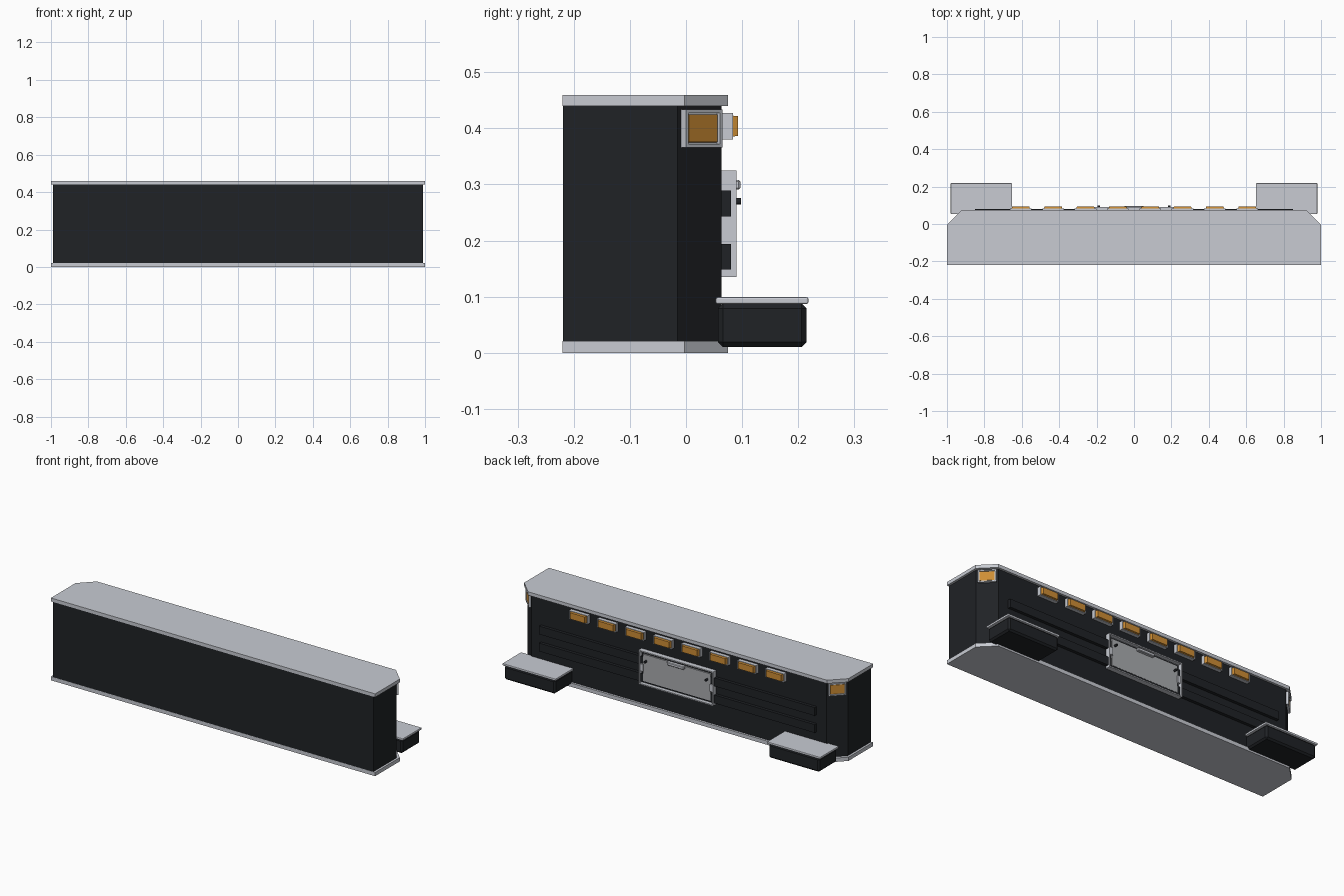
import bpy, bmesh, math
from mathutils import Matrix, Vector

if "Cube" in bpy.data.objects:
    bpy.data.objects.remove(bpy.data.objects["Cube"])


def material(name, rgb):
    m = bpy.data.materials.new(name)
    m.diffuse_color = (*rgb, 1)
    m.use_nodes = True
    m.node_tree.nodes["Principled BSDF"].inputs["Base Color"].default_value = m.diffuse_color
    return m


DARK = material("dark_paint", (0.014, 0.016, 0.019))
AMBER = material("amber_lens", (0.62, 0.27, 0.035))
PALE = material("pale_metal", (0.58, 0.6, 0.65))
SILVER = material("silver_plate", (0.4, 0.41, 0.43))


def finish(name, bm, mat, matrix=Matrix()):
    bmesh.ops.recalc_face_normals(bm, faces=bm.faces)
    me = bpy.data.meshes.new(name)
    bm.to_mesh(me)
    bm.free()
    me.materials.append(mat)
    ob = bpy.data.objects.new(name, me)
    ob.matrix_world = matrix
    bpy.context.collection.objects.link(ob)
    return ob


def box_mesh(x, y, z):
    bm = bmesh.new()
    bmesh.ops.create_cube(bm, size=1)
    size = Vector((x[1] - x[0], y[1] - y[0], z[1] - z[0]))
    mid = Vector((x[0] + x[1], y[0] + y[1], z[0] + z[1])) / 2
    for v in bm.verts:
        v.co = mid + v.co * size
    return bm


def box(name, x, y, z, mat, bevel=0, segments=1, matrix=Matrix()):
    ob = finish(name, box_mesh(x, y, z), mat, matrix)
    if bevel:
        b = ob.modifiers.new("bevel", "BEVEL")
        b.width, b.segments = bevel, segments
    return ob


def frame(name, w, h, depth, rim, recess, mat, matrix):
    """Shallow box centred on local x/z, open recess facing local +y."""
    bm = box_mesh((-w / 2, w / 2), (0, depth), (-h / 2, h / 2))
    bm.normal_update()
    face = max(bm.faces, key=lambda f: f.calc_center_median().y)
    bmesh.ops.inset_region(bm, faces=[face], thickness=rim)
    new = bmesh.ops.extrude_discrete_faces(bm, faces=[face])["faces"][0]
    for v in new.verts:
        v.co.y -= recess
    return finish(name, bm, mat, matrix)


def slab(name, half, front, side, back, cut, z0, z1, mat):
    """Prism with two chamfered rear corners."""
    outline = [(-half, front), (half, front), (half, side), (half - cut, back),
               (cut - half, back), (-half, side)]
    bm = bmesh.new()
    f = bm.faces.new([bm.verts.new((x, y, z0)) for x, y in outline])
    top = bmesh.ops.extrude_face_region(bm, geom=[f])["geom"]
    for v in top:
        if isinstance(v, bmesh.types.BMVert):
            v.co.z = z1
    return finish(name, bm, mat)


def lens(name, w, h, y0, y1, matrix, taper=0.006):
    """Amber lens narrowing toward its outer face."""
    bm = box_mesh((-w / 2, w / 2), (y0, y1), (-h / 2, h / 2))
    for v in bm.verts:
        if v.co.y > (y0 + y1) / 2:
            v.co.x -= math.copysign(taper, v.co.x)
            v.co.z -= math.copysign(taper / 3, v.co.z)
    return finish(name, bm, AMBER, matrix)


# main body between two pale plates
slab("body", 0.988, -0.219, -0.015, 0.063, 0.078, 0.02, 0.44, DARK)
slab("bottom_plate", 1.0, -0.22, -0.003, 0.075, 0.078, 0, 0.021, PALE)
slab("top_plate", 1.0, -0.22, -0.003, 0.075, 0.078, 0.44, 0.459, PALE)

# raised horizontal strips on the rear
for i, z in enumerate((0.148, 0.243)):
    box(f"rear_strip_{i}", (-0.85, 0.85), (0.055, 0.08), (z, z + 0.046), DARK)

# row of marker lamps
for i in range(8):
    m = Matrix.Translation(((i - 3.5) * 0.173, 0.062, 0.404))
    frame(f"marker_bezel_{i}", 0.116, 0.047, 0.022, 0.004, 0.006, PALE, m)
    lens(f"marker_lens_{i}", 0.104, 0.039, 0.012, 0.031, m)

# lamps on the chamfered corners, and the side steps
for s, side in ((1, "right"), (-1, "left")):
    m = Matrix.Translation((s * 0.949, 0.024, 0.4)) @ Matrix.Rotation(-s * math.pi / 4, 4, "Z")
    frame(f"corner_bezel_{side}", 0.092, 0.068, 0.012, 0.009, 0.007, PALE, m)
    lens(f"corner_lens_{side}", 0.074, 0.05, 0.002, 0.009, m, 0.001)
    xs = sorted((s * 0.658, s * 0.972))
    box(f"step_box_{side}", xs, (0.057, 0.215), (0.01, 0.088), DARK, 0.009)
    xs = sorted((s * 0.652, s * 0.98))
    box(f"step_tread_{side}", xs, (0.053, 0.218), (0.087, 0.099), PALE, 0.003, 2)

# plate holder with frame, backing, plate, lamp, screws and clips
m = Matrix.Translation((0, 0.062, 0.23))
frame("holder_frame", 0.46, 0.19, 0.028, 0.009, 0.02, PALE, m)
box("holder_backing", (-0.22, 0.22), (0.06, 0.073), (0.145, 0.315), DARK)
box("plate", (-0.208, 0.208), (0.07, 0.081), (0.155, 0.305), SILVER)
box("plate_lamp", (-0.052, 0.052), (0.078, 0.097), (0.291, 0.308), PALE, 0.003)
for s, side in ((1, "right"), (-1, "left")):
    bm = bmesh.new()
    bmesh.ops.create_cone(bm, cap_ends=True, segments=12, radius1=0.006, radius2=0.006, depth=0.02)
    finish(f"plate_screw_{side}", bm, DARK,
           Matrix.Translation((s * 0.188, 0.088, 0.27)) @ Matrix.Rotation(math.pi / 2, 4, "X"))
    xs = sorted((s * 0.205, s * 0.222))
    box(f"plate_clip_{side}", xs, (0.075, 0.087), (0.21, 0.25), PALE)
